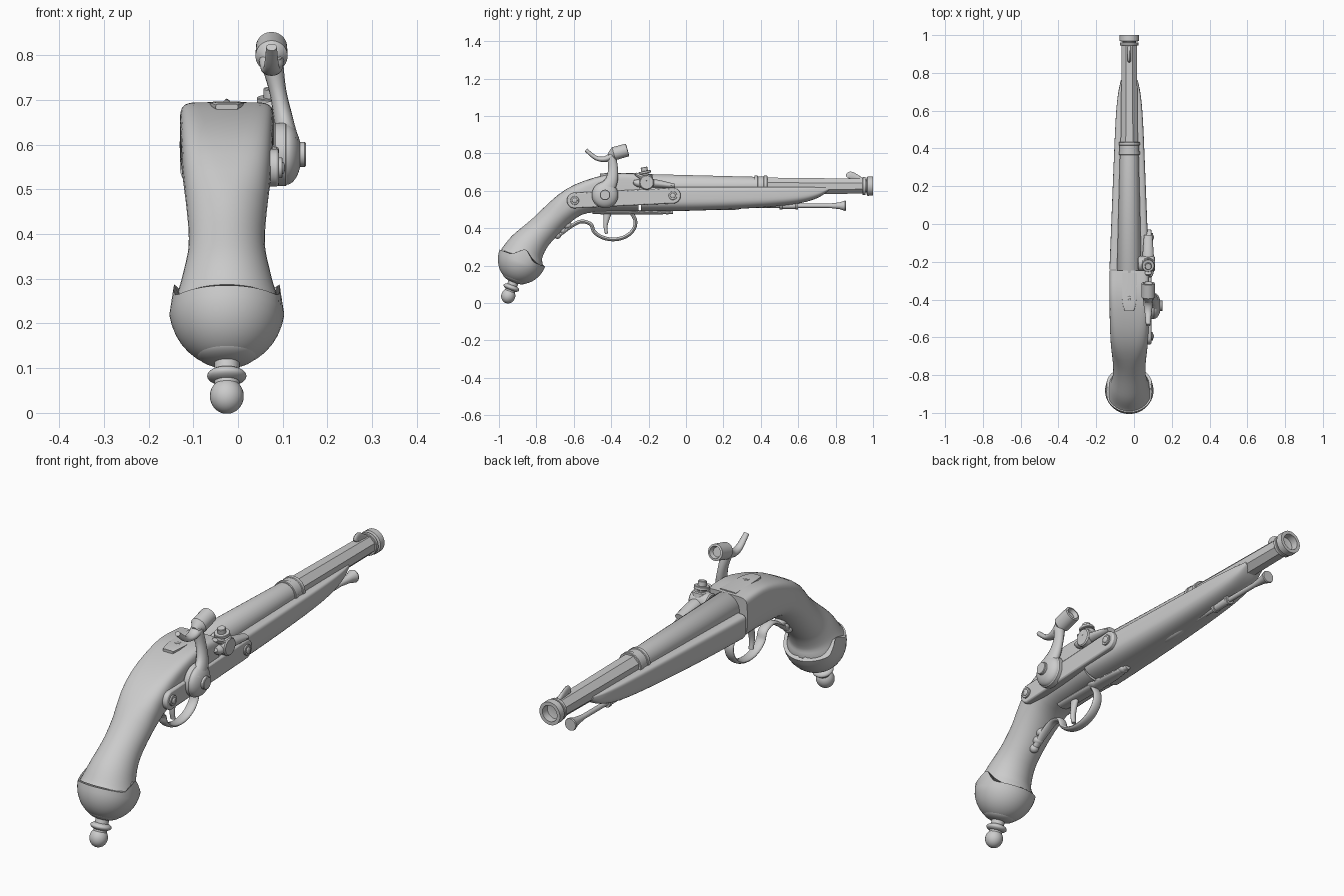
import bpy, bmesh, math
from math import sin, cos, pi
from mathutils import Vector

default_cube = bpy.data.objects.get("Cube")
if default_cube:
    bpy.data.objects.remove(default_cube)

grey = bpy.data.materials.new("plain_grey")
grey.use_nodes = True
grey.diffuse_color = (.6, .6, .6, 1)
grey.node_tree.nodes["Principled BSDF"].inputs["Base Color"].default_value = grey.diffuse_color

SIDE, FORWARD, UP = Vector((1, 0, 0)), Vector((0, 1, 0)), Vector((0, 0, 1))
MIDDLE = -.025     # x of the centre plane
LOCK = .075        # x of the hammer and bolster
HEAD = .79         # height of the hammer head
parts = []


def at(y, z, x=MIDDLE):
    return Vector((x, y, z))


def loft(name, rings):
    """Skin equal rings of points and close both ends."""
    bm = bmesh.new()
    loops = [[bm.verts.new(point) for point in ring] for ring in rings]
    for near, far in zip(loops, loops[1:]):
        for i in range(len(near)):
            bm.faces.new((near[i - 1], near[i], far[i], far[i - 1]))
    bm.faces.new(loops[0])
    bm.faces.new(loops[-1])
    bmesh.ops.recalc_face_normals(bm, faces=bm.faces)
    mesh = bpy.data.meshes.new(name)
    bm.to_mesh(mesh)
    bm.free()
    mesh.materials.append(grey)
    part = bpy.data.objects.new(name, mesh)
    bpy.context.collection.objects.link(part)
    parts.append(part)
    return part


def lathe(name, origin, axis, profile, sides=32, ear=None):
    """Turn (distance, radius) pairs about an axis; ear raises the first ring."""
    axis = axis.normalized()
    across = FORWARD if axis == SIDE else SIDE
    other = axis.cross(across)
    rings = []
    for k, (distance, radius) in enumerate(profile):
        ring = []
        for i in range(sides):
            angle = 2 * pi * (i + .5) / sides
            rise = ear(angle) if ear and k == 0 else 0
            spoke = across * cos(angle) + other * sin(angle)
            ring.append(origin + axis * (distance - rise) + spoke * max(radius - rise / 4, .001))
        rings.append(ring)
    return loft(name, rings)


def collar(name, origin, axis, radius, length):
    """Short cylinder with softened rims."""
    rim = min(radius, length) / 8
    lathe(name, origin, axis, [(0, radius - rim), (rim, radius), (length - rim, radius), (length, radius - rim)])


def dome(name, origin, axis, radius, height, ear=None):
    """Half ellipsoid."""
    angles = [i * pi / 20 for i in range(11)]
    lathe(name, origin, axis, [(height * sin(a), radius * cos(a)) for a in angles], 48, ear)


def ball(name, origin, axis, radius, half_length):
    angles = [i * pi / 14 for i in range(15)]
    lathe(name, origin, axis, [(-half_length * cos(a), radius * sin(a)) for a in angles])


def screw(name, origin, axis, radius):
    collar(name, origin, axis, radius, radius / 2)
    dome(name + "_head", origin + axis * radius / 2, axis, radius * .6, radius / 4)


def smooth(rows, steps=5):
    """Catmull-Rom interpolation of rows of numbers."""
    padded = [rows[0], *rows, rows[-1]]
    result = []
    for group in zip(padded, padded[1:], padded[2:], padded[3:]):
        for k in range(steps):
            t = k / steps
            result.append([b + t / 2 * (c - a + t * (2 * a - 5 * b + 4 * c - d + t * (3 * (b - c) + d - a)))
                           for a, b, c, d in zip(*group)])
    return result + [rows[-1]]


def round_section(y, upper):
    return 2


def sweep(name, rows, x=MIDDLE, lean=0, squareness=round_section, sides=16):
    """Sweep a superellipse along rows of y, z, half width, half thickness."""
    rows = smooth(rows)
    centres = [at(y, z, x + lean * (HEAD - z)) for y, z, width, thick in rows]
    rings = []
    for i, (y, z, width, thick) in enumerate(rows):
        tangent = (centres[min(i + 1, len(rows) - 1)] - centres[max(i - 1, 0)]).normalized()
        across = (SIDE - tangent * tangent.x).normalized()
        normal = across.cross(tangent)
        ring = []
        for k in range(sides):
            c, s = cos(2 * pi * k / sides), sin(2 * pi * k / sides)
            power = 2 / squareness(y, s > 0)
            ring.append(centres[i] + across * math.copysign(abs(c) ** power, c) * width
                        + normal * math.copysign(abs(s) ** power, s) * thick)
        rings.append(ring)
    return loft(name, rings)


# Stock: round at the butt, square-shouldered on top near the lock
def stock_section(y, upper):
    return 2 + (6 if upper else .6) * min(1, max(0, (y + .7) * 3))


sweep("grip", [(-.88, .24, .12, .12), (-.85, .3, .1, .1), (-.77, .39, .085, .08), (-.6, .54, .1, .08),
               (-.4, .59, .105, .1), (-.25, .59, .105, .1)], squareness=stock_section, sides=40)

forend = []
for i in range(21):
    t = i / 20
    tip = t ** 12
    bottom = .49 + .05 * t * t + .06 * tip
    forend.append((t - .24, (.62 + bottom) / 2, .105 - .04 * t - .02 * tip, (.62 - bottom) / 2))
sweep("forend", forend, squareness=stock_section, sides=40)

# Butt cap with a pointed ear on each side, and its turned finial
butt, down = at(-.875, .24), Vector((0, -.35, -.94)).normalized()


def ear_shape(angle):
    from_side = math.acos(min(1, abs(cos(angle))))
    return .055 * max(0, 1 - 2 * from_side)


dome("butt_cap", butt, down, .13, .14, ear_shape)
dome("finial_base", butt + down * .11, down, .07, .03)
collar("finial_neck", butt + down * .1, down, .028, .1)
ball("finial_ring", butt + down * .168, down, .044, .018)
ball("finial_ball", butt + down * .216, down, .038, .04)
for direction in (SIDE, -SIDE):
    screw("butt_cap_screw", butt + direction * .105 - down * .03, direction, .014)

# Barrel: round breech, faceted front, bands and hollow muzzle
bore = at(0, .625)
lathe("barrel_breech", bore, FORWARD, [(-.27, .06), (-.26, .066), (.37, .05)])
lathe("barrel_front", bore, FORWARD, [(.36, .05), (.96, .043)], 8)
collar("barrel_band", bore + FORWARD * .365, FORWARD, .053, .07)
for start in (.365, .415):
    collar("barrel_band_rim", bore + FORWARD * start, FORWARD, .056, .02)
collar("muzzle_ring", bore + FORWARD * .945, FORWARD, .049, .016)
lathe("muzzle", bore, FORWARD, [(.966, .045), (.97, .052), (1, .051), (1, .036), (.8, .032)])
sweep("front_sight", [(.865, .67, .009, .01), (.88, .68, .009, .023), (.94, .66, .009, .01)])

# Tang strap and screw
sweep("tang", [(-.46, .683, .025, .008), (-.4, .686, .038, .01), (-.26, .685, .04, .01)],
      squareness=stock_section)
screw("tang_screw", at(-.39, .69), UP, .013)

# Lock plate: a tapering capsule with softened edges
tail, nose = at(-.595, .548), at(-.07, .574)
outline = []
for i in range(32):
    angle = 2 * pi * (i + .5) / 32
    centre = nose if cos(angle) > 0 else tail
    outline.append(centre + (FORWARD * cos(angle) + UP * sin(angle)) * .042)
lock_plate = loft("lock_plate", [[at(p.y, p.z, x) for p in outline] for x in (.05, .092)])
edge = lock_plate.modifiers.new("soft_edge", "BEVEL")
edge.width, edge.segments, edge.limit_method = .006, 2, "ANGLE"
for centre in (tail, nose):
    screw("lock_screw", at(centre.y, centre.z, .088), SIDE, .023)

# Hammer: domed pivot, leaning arm, cup head and thumb spur
pivot = at(-.433, .578, .08)
collar("hammer_pivot", pivot, SIDE, .071, .03)
dome("hammer_dome", pivot + SIDE * .028, SIDE, .068, .034)
collar("hammer_screw", pivot + SIDE * .05, SIDE, .028, .022)
sweep("hammer_arm", [(-.44, .59, .025, .05), (-.4, .65, .022, .034), (-.39, .72, .019, .026),
                     (-.4, HEAD, .026, .024)], LOCK, lean=.2)
lathe("hammer_head", at(-.415, HEAD, LOCK), FORWARD + UP * .28,
      [(0, .012), (.03, .036), (.105, .035), (.107, .026), (.09, .02)])
sweep("hammer_spur", [(-.39, HEAD, .028, .022), (-.43, .77, .024, .016), (-.48, .775, .017, .012),
                      (-.535, .818, .012, .01)], LOCK)

# Bolster and nipple
nipple, lift = at(-.21, .65, LOCK), UP - FORWARD * .2
sweep("bolster_bar", [(-.28, .65, .02, .01), (-.25, .64, .03, .022), (-.17, .64, .03, .022),
                      (-.06, .625, .022, .012)], LOCK)
collar("bolster_drum", at(-.21, .645, .02), SIDE, .04, .09)
collar("nipple_base", nipple, lift, .036, .034)
collar("nipple_flange", nipple + lift * .042, lift, .033, .014)
collar("nipple", nipple, lift, .018, .078)
sweep("bolster_lip", [(-.2, .655, .026, .02), (-.24, .675, .024, .014), (-.27, .69, .014, .008)], LOCK)

# Trigger guard: an oval loop running into a curled tail
guard = []
for i in range(9):
    angle = .6 - i * (pi + .5) / 8
    guard.append((.12 * cos(angle) - .39, .43 + .09 * sin(angle), .022, .01))
guard += [(-.56, .436, .02, .01), (-.615, .41, .02, .01), (-.685, .36, .014, .012)]
sweep("trigger_guard", guard)
sweep("trigger", [(-.415, .5, .014, .024), (-.43, .42, .013, .012), (-.425, .37, .011, .008)])
for i in range(3):
    ball("guard_tail_bead", at(-.635, .415) - (FORWARD + UP) * .026 * i, UP, .026 - i * .003, .02)

# Scalloped plate under the stock
sweep("guard_front_plate", [(-.5, .487, .03, .012), (-.2, .485, .03, .012), (-.07, .487, .012, .01)])
for i in range(5):
    dome("plate_scallop", at(i * .045 - .28, .49), -UP, .038 - i * .004, .016)

# Ramrod with flared tip, entry pipe and thimble
rod = at(0, .52)
lathe("ramrod", rod, FORWARD, [(.1, .011), (.76, .011), (.82, .018), (.85, .028), (.855, .026)])
ball("ramrod_entry", rod + FORWARD * .22, FORWARD, .024, .1)
collar("ramrod_thimble", rod + FORWARD * .5, FORWARD, .017, .1)
for start in (.5, .585):
    collar("thimble_rim", rod + FORWARD * start, FORWARD, .021, .015)

# Smooth shading with crisp edges
bpy.ops.object.select_all(action="DESELECT")
for part in parts:
    part.select_set(True)
bpy.context.view_layer.objects.active = parts[0]
bpy.ops.object.shade_smooth_by_angle(angle=math.radians(35))
